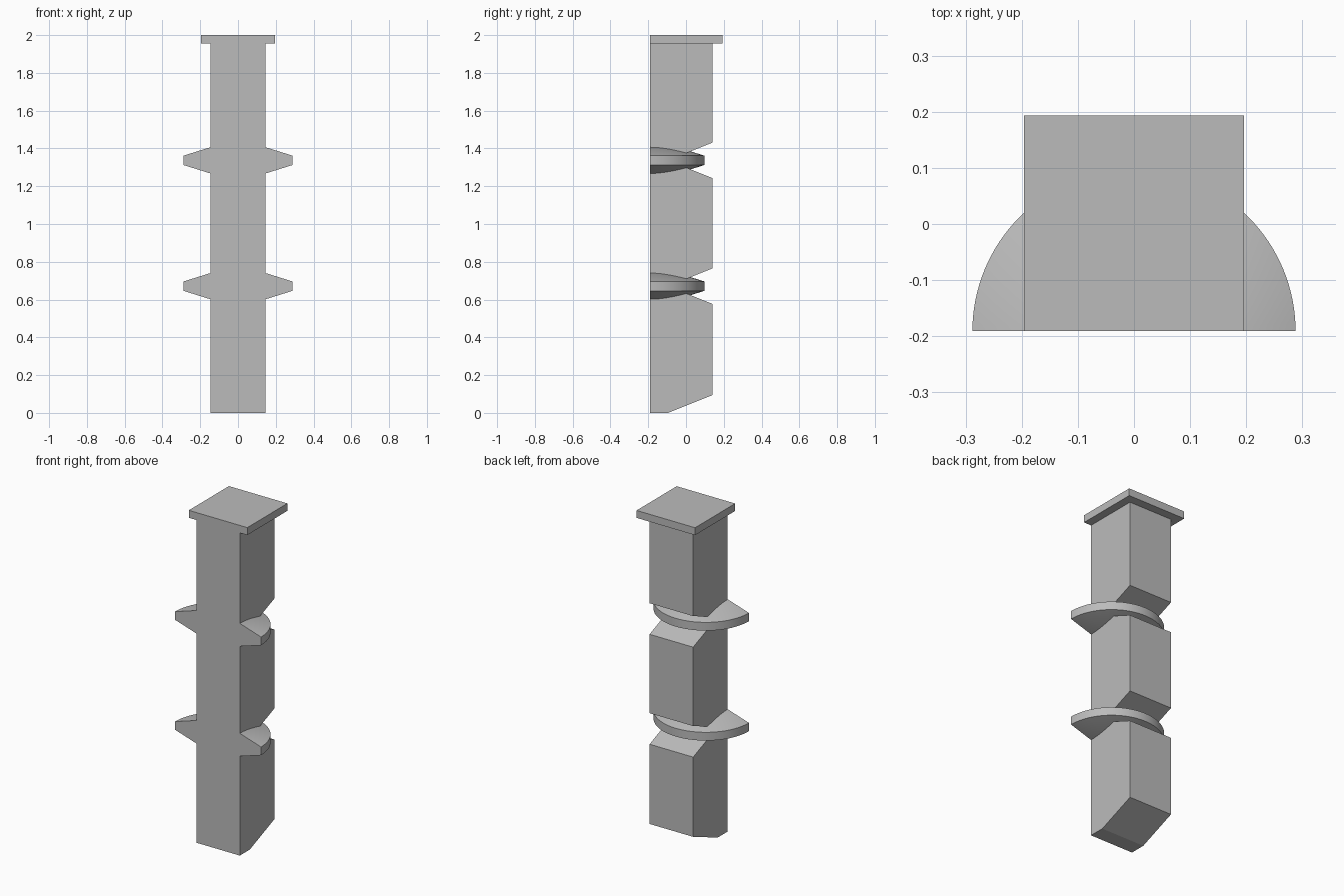
import bpy, bmesh, math

cube = bpy.data.objects.get("Cube")
if cube:
    bpy.data.objects.remove(cube, do_unlink=True)

grey = bpy.data.materials.new("plain_grey")
grey.use_nodes = True
colour = (0.5, 0.5, 0.5, 1)
grey.diffuse_color = colour
grey.node_tree.nodes["Principled BSDF"].inputs["Base Color"].default_value = colour

FRONT, BACK = -0.191, 0.14      # shaft depth
HALF = 0.146                    # shaft half width
NOTCH_Y, NOTCH_RISE = -0.095, 0.094
LEVELS = {"lower_flange": 0.671, "upper_flange": 1.337}
CAP_Z = 1.955


def finish(name, bm):
    bmesh.ops.recalc_face_normals(bm, faces=bm.faces)
    mesh = bpy.data.meshes.new(name)
    bm.to_mesh(mesh)
    bm.free()
    mesh.materials.append(grey)
    obj = bpy.data.objects.new(name, mesh)
    bpy.context.collection.objects.link(obj)
    return obj


def extrude_x(name, profile, half):
    """Extrude a (y, z) outline across the width."""
    bm = bmesh.new()
    face = bm.faces.new([bm.verts.new((-half, y, z)) for y, z in profile])
    ext = bmesh.ops.extrude_face_region(bm, geom=[face])
    verts = [g for g in ext["geom"] if isinstance(g, bmesh.types.BMVert)]
    bmesh.ops.translate(bm, verts=verts, vec=(2 * half, 0, 0))
    return finish(name, bm)


def flange(name, z):
    """Half disc tapering outwards to a thin rim, flat at the front."""
    radius, rim, hub = 0.288, 0.025, 0.115
    outline = [(0, -hub), (radius, -rim), (radius, rim), (0, hub)]
    bm = bmesh.new()
    verts = [bm.verts.new((r, FRONT, z + h)) for r, h in outline]
    face = bm.faces.new(verts)
    bmesh.ops.spin(bm, geom=[face], cent=(0, FRONT, 0), axis=(0, 0, 1),
                   angle=math.pi, steps=64, use_duplicate=False)
    bmesh.ops.remove_doubles(bm, verts=bm.verts, dist=1e-5)
    # close the flat front if the spin left it open
    bmesh.ops.holes_fill(bm, edges=[e for e in bm.edges if e.is_boundary])
    obj = finish(name, bm)
    bpy.ops.object.select_all(action="DESELECT")
    obj.select_set(True)
    bpy.context.view_layer.objects.active = obj
    bpy.ops.object.shade_smooth_by_angle(angle=math.radians(15))


# Shaft: sloped foot and a V notch in the back at each flange
profile = [(FRONT, 0), (NOTCH_Y, 0), (BACK, NOTCH_RISE)]
for z in LEVELS.values():
    profile += [(BACK, z - NOTCH_RISE), (NOTCH_Y, z), (BACK, z + NOTCH_RISE)]
profile += [(BACK, CAP_Z), (FRONT, CAP_Z)]
extrude_x("shaft", profile, HALF)

# Flanges
for name, z in LEVELS.items():
    flange(name, z)

# Cap plate, flush with the front
extrude_x("cap_plate", [(FRONT, CAP_Z), (0.193, CAP_Z), (0.193, 2), (FRONT, 2)], 0.196)
